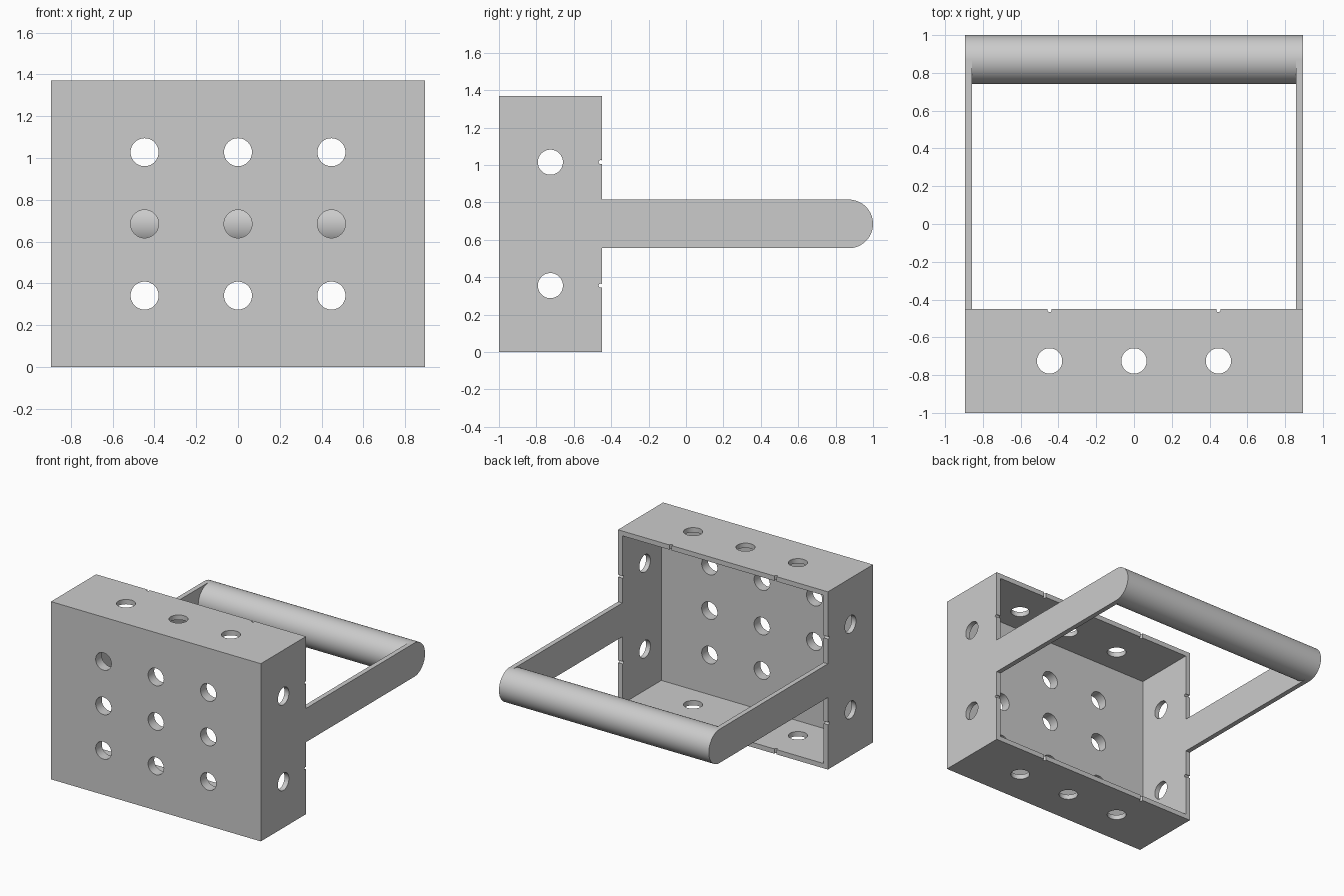
import bpy, bmesh, math
from mathutils import Matrix, Vector

if "Cube" in bpy.data.objects:
    bpy.data.objects.remove(bpy.data.objects["Cube"])

W, H = 0.895, 1.37            # half width, height
FRONT, RIM = -1.0, -0.45      # y range of the box
WALL, PLATE = 0.037, 0.075    # side wall and front plate thickness
MID, R = H / 2, 0.13          # handle height and radius
END = 1.0 - R                 # handle axis y
HOLE, NOTCH = 0.067, 0.011

grey = bpy.data.materials.new("plain grey")
grey.diffuse_color = (0.6, 0.6, 0.6, 1)
grey.use_nodes = True
grey.node_tree.nodes["Principled BSDF"].inputs["Base Color"].default_value = grey.diffuse_color


def make(name, bm):
    bmesh.ops.recalc_face_normals(bm, faces=bm.faces)
    me = bpy.data.meshes.new(name)
    bm.to_mesh(me)
    bm.free()
    ob = bpy.data.objects.new(name, me)
    bpy.context.collection.objects.link(ob)
    me.materials.append(grey)
    return ob


def add_box(bm, lo, hi):
    lo, hi = Vector(lo), Vector(hi)
    m = Matrix.Translation((lo + hi) / 2) @ Matrix.Diagonal((*(hi - lo), 1))
    bmesh.ops.create_cube(bm, size=1, matrix=m)


def add_rod(bm, centre, axis, radius, length, segments=48):
    rot = Vector((0, 0, 1)).rotation_difference(Vector(axis)).to_matrix().to_4x4()
    bmesh.ops.create_cone(bm, cap_ends=True, segments=segments, radius1=radius,
                          radius2=radius, depth=length,
                          matrix=Matrix.Translation(centre) @ rot)


def cut(target, cutter):
    mod = target.modifiers.new("cut", 'BOOLEAN')
    mod.operation, mod.solver, mod.object = 'DIFFERENCE', 'EXACT', cutter
    bpy.context.view_layer.objects.active = target
    bpy.ops.object.modifier_apply(modifier=mod.name)
    bpy.data.objects.remove(cutter)


def smooth(ob):
    bpy.ops.object.select_all(action='DESELECT')
    ob.select_set(True)
    bpy.context.view_layer.objects.active = ob
    bpy.ops.object.shade_smooth_by_angle(angle=math.radians(30))


# Open-backed box
bm = bmesh.new()
add_box(bm, (-W, FRONT, 0), (W, RIM, H))
box = make("box", bm)
bm = bmesh.new()
add_box(bm, (-W + WALL, FRONT + PLATE, WALL), (W - WALL, RIM + 0.2, H - WALL))
cut(box, make("cavity_cutter", bm))

# Round holes in the walls and small notches in the rim
bm = bmesh.new()
cols, side_rows = (-0.447, 0, 0.447), (0.355, 1.015)
hole_y, notch_y = -0.725, RIM - 0.006
for x in cols:
    for z in (MID - 0.343, MID, MID + 0.343):
        add_rod(bm, (x, FRONT + PLATE / 2, z), (0, 1, 0), HOLE, 0.14)
    for z in (WALL / 2, H - WALL / 2):
        add_rod(bm, (x, hole_y, z), (0, 0, 1), HOLE, 0.1)
        if x:
            add_rod(bm, (x, notch_y, z), (0, 0, 1), NOTCH, 0.1, 16)
for x in (-W + WALL / 2, W - WALL / 2):
    for z in side_rows:
        add_rod(bm, (x, hole_y, z), (1, 0, 0), HOLE, 0.1)
        add_rod(bm, (x, notch_y, z), (1, 0, 0), NOTCH, 0.1, 16)
cut(box, make("hole_cutter", bm))
smooth(box)

# Handle bar
bm = bmesh.new()
add_rod(bm, (0, END, MID), (1, 0, 0), R, 2 * W, 64)
smooth(make("handle_bar", bm))

# Flat arms, hollowed at the end to fit round the bar
arc = [(END + R * math.cos(a), MID + R * math.sin(a))
       for a in (math.pi * (1.5 - i / 32) for i in range(33))]
profile = [(RIM, MID - R)] + arc + [(RIM, MID + R)]
for name, x in (("left_arm", -W), ("right_arm", W - WALL)):
    bm = bmesh.new()
    face = bm.faces.new([bm.verts.new((x, y, z)) for y, z in profile])
    ext = bmesh.ops.extrude_face_region(bm, geom=[face])
    bmesh.ops.translate(bm, vec=(WALL, 0, 0),
                        verts=[v for v in ext["geom"] if isinstance(v, bmesh.types.BMVert)])
    smooth(make(name, bm))
